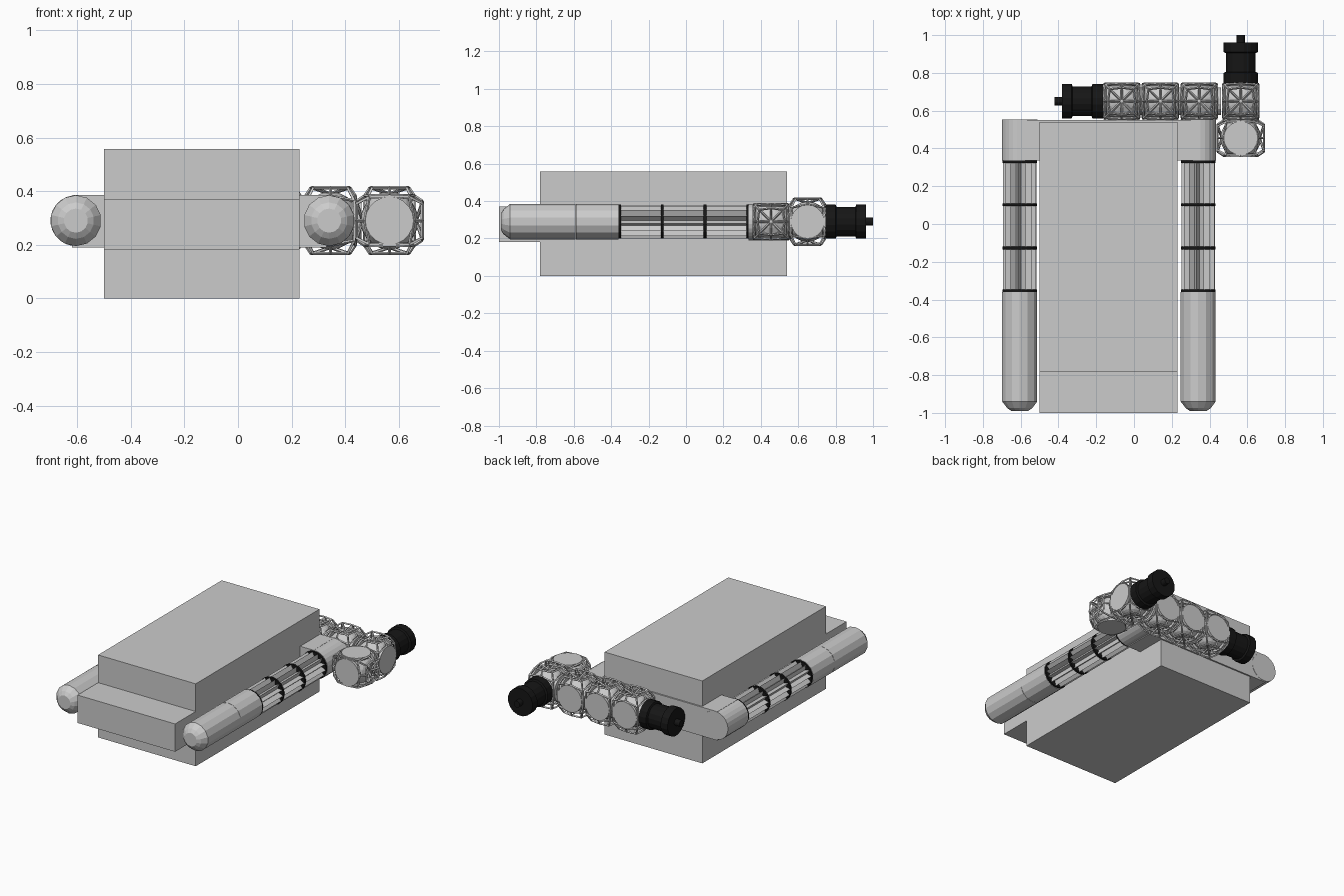
import bpy, bmesh, math
from mathutils import Vector, Matrix

if "Cube" in bpy.data.objects:
    bpy.data.objects.remove(bpy.data.objects["Cube"])

Z0 = 0.29
black = bpy.data.materials.new("black")
black.diffuse_color = (0.008, 0.008, 0.008, 1)
black.use_nodes = True
black.node_tree.nodes["Principled BSDF"].inputs["Base Color"].default_value = black.diffuse_color


def finish(name, bm, mat=None, matrix=None):
    bmesh.ops.recalc_face_normals(bm, faces=bm.faces)
    me = bpy.data.meshes.new(name)
    bm.to_mesh(me)
    bm.free()
    ob = bpy.data.objects.new(name, me)
    bpy.context.collection.objects.link(ob)
    if mat:
        me.materials.append(mat)
    if matrix:
        ob.matrix_world = matrix
    return ob


def box(name, x0, x1, y0, y1, z0, z1):
    bm = bmesh.new()
    bmesh.ops.create_cube(bm, size=1)
    bmesh.ops.scale(bm, vec=(x1 - x0, y1 - y0, z1 - z0), verts=bm.verts)
    bmesh.ops.translate(bm, vec=((x0 + x1) / 2, (y0 + y1) / 2, (z0 + z1) / 2), verts=bm.verts)
    return finish(name, bm)


def frame(origin, axis):
    """Matrix sending local z to the given axis."""
    return Matrix.Translation(origin) @ Vector(axis).to_track_quat('Z', 'Y').to_matrix().to_4x4()


def lathe(name, profile, origin, axis, sides=14, mat=None, radial=None):
    """Capped rings from (height, radius) pairs; radial scales alternate points."""
    bm = bmesh.new()
    rings = []
    for h, r in profile:
        ring = []
        for i in range(sides):
            a = 2 * math.pi * (i + 0.5) / sides
            k = r * (radial if radial and i % 2 else 1)
            ring.append(bm.verts.new((k * math.cos(a), k * math.sin(a), h)))
        rings.append(ring)
    for a, b in zip(rings, rings[1:]):
        for i in range(sides):
            j = (i + 1) % sides
            bm.faces.new((a[i], a[j], b[j], b[i]))
    bm.faces.new(rings[0])
    bm.faces.new(rings[-1])
    return finish(name, bm, mat, frame(origin, axis))


def strut(bm, a, b, r=0.006):
    a, b = Vector(a), Vector(b)
    m = frame((a + b) / 2, b - a)
    bmesh.ops.create_cone(bm, cap_ends=True, segments=4, radius1=r, radius2=r,
                          depth=(b - a).length, matrix=m)


# Central hull blocks
box("lower_hull", -0.5, 0.23, -0.78, 0.54, 0, 0.182)
box("middle_slab", -0.5, 0.23, -1.0, 0.54, 0.182, 0.37)
box("upper_hull", -0.5, 0.23, -0.78, 0.54, 0.37, 0.557)

# Rear crossbar joining both side tubes
box("rear_crossbar", -0.62, 0.33, 0.335, 0.55, 0.19, 0.385)

# Side tubes: domed nose, plain drum, grooved sections between black rings
Y = (0, 1, 0)
for side, x in (("left", -0.605), ("right", 0.34)):
    o = (x, 0, Z0)
    lathe(side + "_nose", [(-0.99, 0.045), (-0.975, 0.068), (-0.94, 0.095), (-0.591, 0.095)], o, Y)
    lathe(side + "_drum", [(-0.589, 0.095), (-0.36, 0.095)], o, Y)
    lathe(side + "_end_drum", [(0.335, 0.095), (0.552, 0.095)], o, Y, 24)
    for i in range(4):
        y = -0.355 + 0.2283 * i
        lathe(f"{side}_ring_{i}", [(y - 0.007, 0.092), (y + 0.007, 0.092)], o, Y, 24, black)
        if i < 3:
            lathe(f"{side}_grooved_section_{i}", [(y + 0.007, 0.09), (y + 0.2213, 0.09)],
                  o, Y, 28, None, 0.66)


def node(name, centre, axis):
    """Caged sphere, flattened on four sides, its long axis along 'axis'."""
    m = frame(centre, axis)
    # Core: faceted sphere cut by the four port planes
    bm = bmesh.new()
    bmesh.ops.create_uvsphere(bm, u_segments=16, v_segments=10, radius=0.108)
    for d in ((1, 0, 0), (-1, 0, 0), (0, 1, 0), (0, -1, 0)):
        n = Vector(d)
        cut = bmesh.ops.bisect_plane(bm, geom=bm.verts[:] + bm.edges[:] + bm.faces[:],
                                     plane_co=n * 0.088, plane_no=n, clear_outer=True)
        edges = [e for e in cut["geom_cut"] if isinstance(e, bmesh.types.BMEdge)]
        bmesh.ops.holes_fill(bm, edges=edges)
    finish(name + "_core", bm, None, m)

    # Port discs on the four flat sides
    bm = bmesh.new()
    for d in ((1, 0, 0), (-1, 0, 0), (0, 1, 0), (0, -1, 0)):
        bmesh.ops.create_cone(bm, cap_ends=True, segments=20, radius1=0.09, radius2=0.09,
                              depth=0.018, matrix=frame(Vector(d) * 0.09, d))
    finish(name + "_ports", bm, None, m)

    # Cage: end rings, spokes to the pole, ribs down to the port rims
    bm = bmesh.new()

    def p(k, r, h):
        a = k * math.pi / 4
        return (r * math.cos(a), r * math.sin(a), h)

    for s in (1, -1):
        for k in range(8):
            diag = k % 2
            r_top = 0.09 if diag else 0.072
            top = p(k, r_top, 0.123 * s)
            nxt = p(k + 1, 0.072 if diag else 0.09, 0.123 * s)
            strut(bm, top, nxt)
            strut(bm, top, p(k, 0.01, 0.103 * s))
            if diag:
                mid = p(k, 0.125, 0.075 * s)
                strut(bm, top, mid)
                strut(bm, mid, p(k, 0.131, 0))
                for t in (-1, 1):
                    strut(bm, mid, p(k + t, 0.094, 0.092 * s))
            else:
                strut(bm, top, p(k, 0.094, 0.09 * s))
    finish(name + "_cage", bm, None, m)


# Row of nodes behind the crossbar, plus one turned node at its end
for i, x in enumerate((-0.065, 0.14, 0.345, 0.565)):
    node(f"node_{i}", (x, 0.65, Z0), (0, 0, 1))
    if i < 3:
        lathe(f"node_collar_{i}", [(0.095, 0.075), (0.115, 0.075)], (x, 0.65, Z0), (1, 0, 0), 16)
node("side_node", (0.565, 0.455, Z0), (1, 0, 0))

# Black docking adapters with end flanges and a thin stub
adapter = [(0, 0.093), (0.055, 0.093), (0.06, 0.08), (0.16, 0.08), (0.165, 0.093),
           (0.217, 0.093), (0.217, 0.022), (0.255, 0.022)]
lathe("left_adapter", adapter, (-0.165, 0.65, Z0), (-1, 0, 0), 16, black)
lathe("rear_adapter", adapter, (0.565, 0.745, Z0), (0, 1, 0), 16, black)
